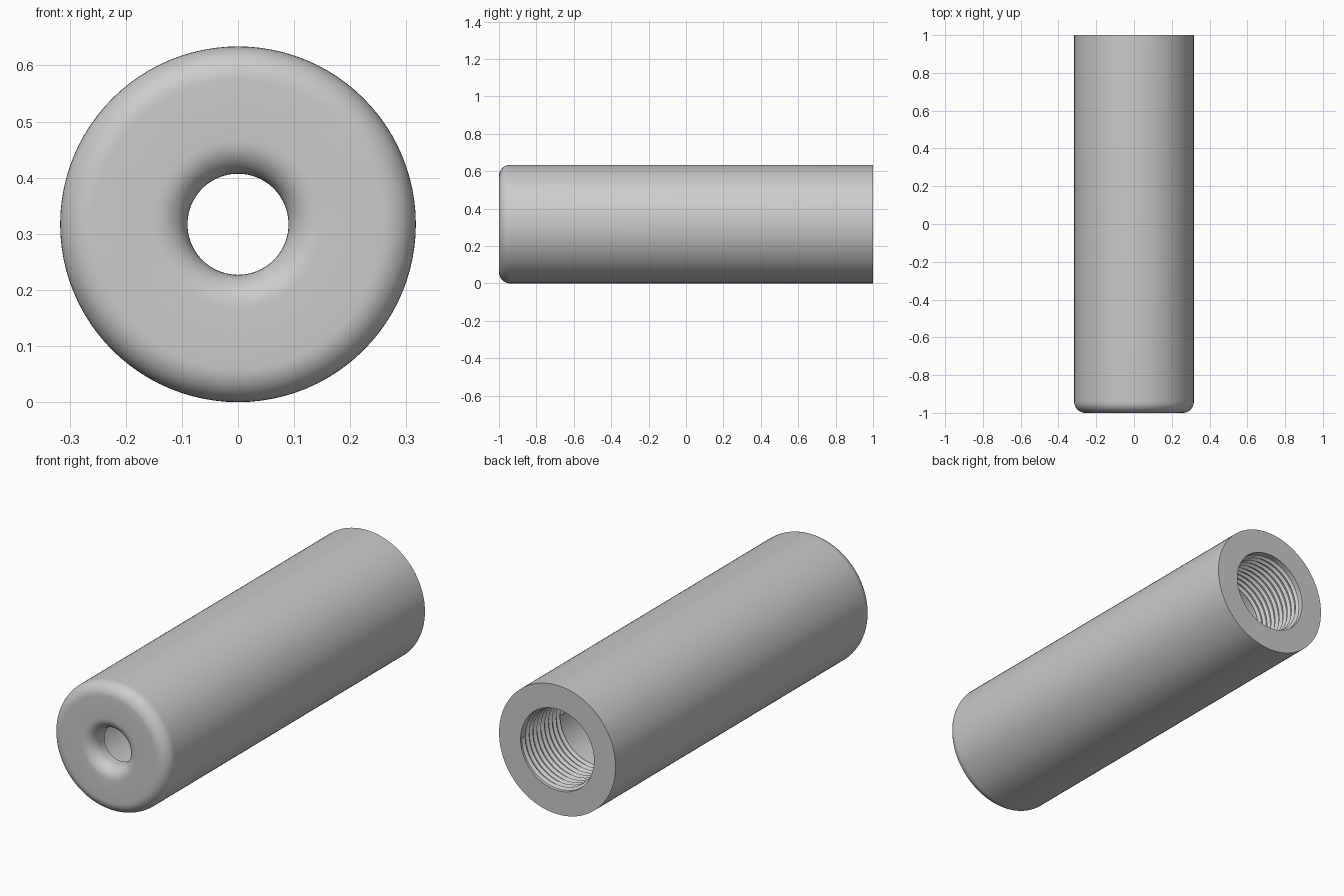
import bpy, bmesh
from math import sin, cos, pi, tau, radians
from mathutils import Vector

cube = bpy.data.objects.get("Cube")
if cube:
    bpy.data.objects.remove(cube, do_unlink=True)

R = 0.317          # outer radius, also the height of the axis
HOLE = 0.09        # small front hole
BORE = 0.2         # wide bore open at the back
FILLET = 0.06
PITCH, TURNS = 0.03, 10

grey = bpy.data.materials.new("plain grey")
grey.use_nodes = True
COLOUR = (0.6, 0.6, 0.6, 1)
grey.diffuse_color = COLOUR
grey.node_tree.nodes["Principled BSDF"].inputs["Base Color"].default_value = COLOUR


def arc(radius, y, start, end, steps=10):
    """Points (radius, y) of a rounded corner."""
    angles = [start + (end - start) * i / steps for i in range(steps + 1)]
    return [(radius + FILLET * cos(a), y + FILLET * sin(a)) for a in angles]


def revolve(name, profile, turns=1, pitch=0, steps=96):
    """Sweep a closed (radius, y) profile around the long axis."""
    bm = bmesh.new()
    verts = [bm.verts.new((r, y, R)) for r, y in profile]
    edges = [bm.edges.new((v, verts[i - 1])) for i, v in enumerate(verts)]
    bmesh.ops.spin(bm, geom=verts + edges, cent=(0, 0, R), axis=(0, 1, 0),
                   dvec=Vector((0, -pitch / steps, 0)),
                   angle=tau * turns, steps=steps * turns)
    bmesh.ops.remove_doubles(bm, verts=bm.verts, dist=1e-5)
    bmesh.ops.holes_fill(bm, edges=[e for e in bm.edges if e.is_boundary])
    bmesh.ops.recalc_face_normals(bm, faces=bm.faces)
    mesh = bpy.data.meshes.new(name)
    bm.to_mesh(mesh)
    bm.free()
    mesh.materials.append(grey)
    obj = bpy.data.objects.new(name, mesh)
    bpy.context.collection.objects.link(obj)
    bpy.ops.object.select_all(action="DESELECT")
    obj.select_set(True)
    bpy.context.view_layer.objects.active = obj
    bpy.ops.object.shade_smooth_by_angle(angle=radians(30))
    return obj


# Hollow sleeve: rounded front rim, flared front hole, wide bore behind a thin wall
front = -1 + FILLET
sleeve = [(R, 1)]
sleeve += arc(R - FILLET, front, 0, -pi / 2)
sleeve += arc(HOLE + FILLET, front, -pi / 2, -pi)
sleeve += [(HOLE, -0.91), (BORE, -0.91), (BORE, 1)]
revolve("sleeve", sleeve)

# Helical thread ridge just inside the back opening
y = 0.98
ridge = [(BORE + 0.002, y - 0.013), (BORE - 0.012, y), (BORE + 0.002, y + 0.013)]
revolve("inner_thread", ridge, TURNS, PITCH)
